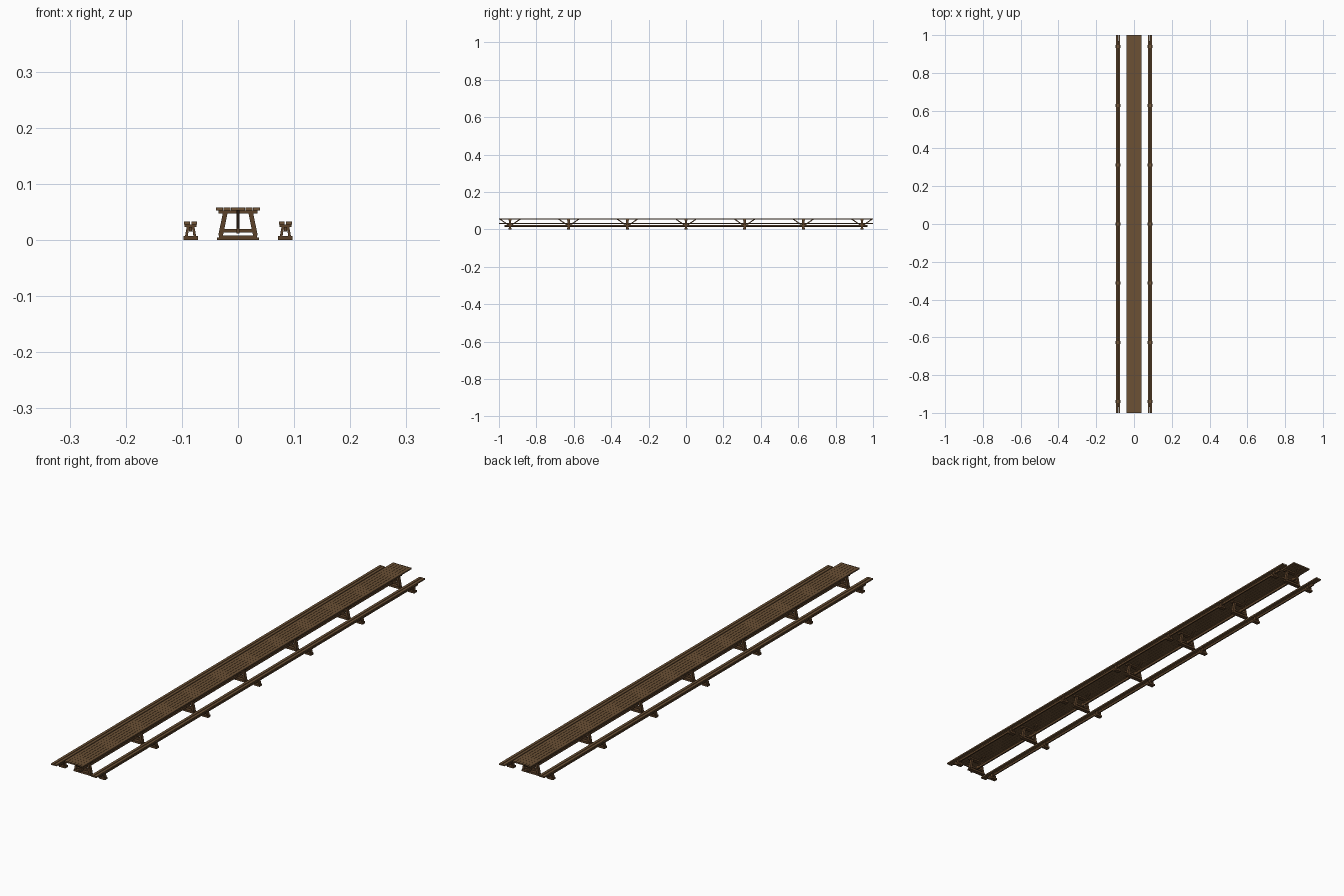
import bpy, bmesh
from mathutils import Vector

if "Cube" in bpy.data.objects:
    bpy.data.objects.remove(bpy.data.objects["Cube"])


def material(name, col):
    m = bpy.data.materials.new(name)
    m.diffuse_color = (*col, 1)
    m.use_nodes = True
    m.node_tree.nodes["Principled BSDF"].inputs["Base Color"].default_value = m.diffuse_color
    return m


WOOD = material("brown wood", (0.150, 0.083, 0.036))
DARK = material("dark brown wood", (0.105, 0.053, 0.022))


def obj(name, bm, mat):
    bmesh.ops.recalc_face_normals(bm, faces=bm.faces)
    me = bpy.data.meshes.new(name)
    bm.to_mesh(me)
    bm.free()
    o = bpy.data.objects.new(name, me)
    bpy.context.collection.objects.link(o)
    me.materials.append(mat)
    return o


def hexa(bm, bottom, top):
    b = [bm.verts.new(p) for p in bottom]
    t = [bm.verts.new(p) for p in top]
    bm.faces.new(b[::-1])
    bm.faces.new(t)
    for i in range(4):
        j = (i + 1) % 4
        bm.faces.new((b[i], b[j], t[j], t[i]))


def rect(x, y, z, hx, hy):
    return [Vector((x + sx * hx, y + sy * hy, z))
            for sx, sy in ((-1, -1), (1, -1), (1, 1), (-1, 1))]


# straight or slanted timber with level ends
def timber(bm, p, q, hx, hy):
    hexa(bm, rect(*p, hx, hy), rect(*q, hx, hy))


def box(bm, x, y, z0, z1, hx, hy):
    timber(bm, (x, y, z0), (x, y, z1), hx, hy)


def planks(name, cx, width, count, gap, z0, z1):
    bm = bmesh.new()
    w = (width - gap * (count - 1)) / count
    for i in range(count):
        x = cx - width / 2 + w / 2 + i * (w + gap)
        box(bm, x, 0, z0, z1, w / 2, 1.0)
    obj(name, bm, WOOD)


STATIONS = [i * 0.3135 for i in range(-3, 4)]

# table top and its long stretcher
planks("table_top", 0, 0.079, 6, 0.0008, 0.053, 0.058)
bm = bmesh.new()
box(bm, 0, 0, 0.012, 0.021, 0.003, 0.97)
obj("table_stretcher", bm, DARK)

# table trestles: foot, legs, crossbars and long braces
for n, y in enumerate(STATIONS):
    bm = bmesh.new()
    box(bm, 0, y, 0, 0.0045, 0.037, 0.008)
    box(bm, 0, y, 0.0045, 0.008, 0.034, 0.008)
    box(bm, 0, y, 0.047, 0.053, 0.035, 0.008)
    box(bm, 0, y, 0.013, 0.020, 0.029, 0.004)
    for s in (-1, 1):
        timber(bm, (s * 0.031, y, 0.008), (s * 0.023, y, 0.047), 0.0042, 0.006)
        timber(bm, (0, y + s * 0.004, 0.020), (0, y + s * 0.052, 0.053), 0.003, 0.005)
    obj(f"table_trestle_{n}", bm, DARK)

# benches: two-plank seat, beam beneath, small trestles
for side, name in ((-1, "left"), (1, "right")):
    cx = side * 0.0845
    planks(f"{name}_bench_seat", cx, 0.023, 2, 0.0025, 0.0275, 0.033)
    bm = bmesh.new()
    box(bm, cx, 0, 0.015, 0.0235, 0.0025, 0.97)
    obj(f"{name}_bench_beam", bm, DARK)
    for n, y in enumerate(STATIONS):
        bm = bmesh.new()
        box(bm, cx, y, 0, 0.007, 0.0128, 0.008)
        box(bm, cx, y, 0.0235, 0.0275, 0.0105, 0.008)
        for s in (-1, 1):
            timber(bm, (cx + s * 0.0075, y, 0.007), (cx + s * 0.0045, y, 0.0235), 0.0024, 0.006)
        obj(f"{name}_bench_trestle_{n}", bm, DARK)
